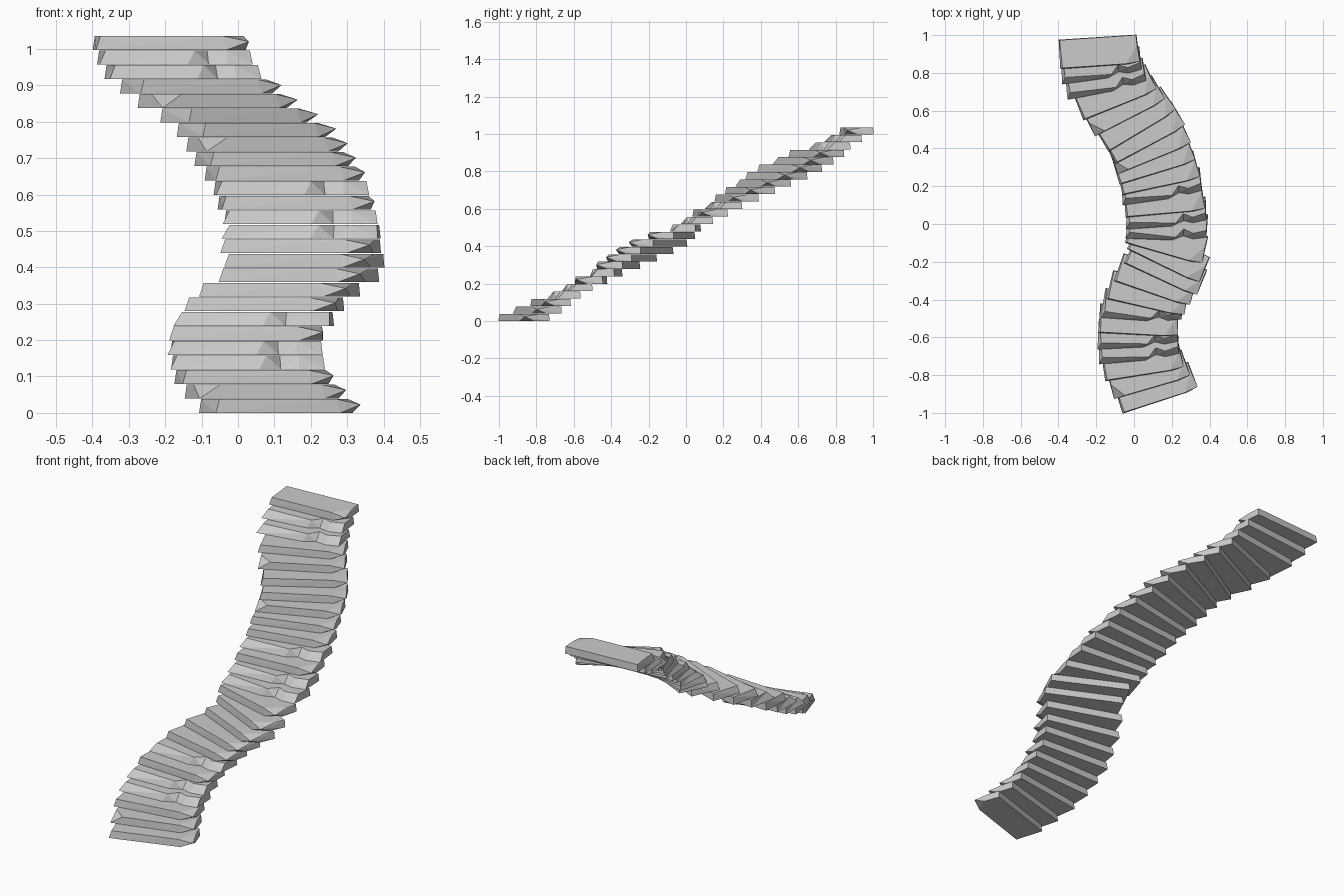
import bpy, bmesh
from mathutils import Matrix
from math import radians

if "Cube" in bpy.data.objects:
    bpy.data.objects.remove(bpy.data.objects["Cube"])

H = 0.038  # slab thickness


def plain_slab(bm, cut_left=False):
    """Rectangular slab whose front right corner is broken to a mid-height point."""
    pts = [(-.208, .078, 0), (-.203, .075, H), (.205, .076, 0), (.202, .074, H),
           (.212, -.066, H * .6), (.15, -.077, 0), (.14, -.074, H),
           (.207, -.01, 0), (.203, .02, H), (-.21, -.078, 0)]
    if cut_left:
        pts += [(-.15, -.075, H), (-.205, .0, H)]
    else:
        pts += [(-.198, -.073, H)]
    vs = [bm.verts.new(p) for p in pts]
    res = bmesh.ops.convex_hull(bm, input=vs)
    loose = [v for v in bm.verts if not v.link_faces]
    bmesh.ops.delete(bm, geom=loose, context='VERTS')


def notched_slab(bm):
    """Slab with a sloping, chipped front edge."""
    low = [(-.215, -.08), (.03, -.072), (.09, -.045), (.14, -.058), (.212, -.045),
           (.212, .078), (-.205, .078)]
    top = [(-.195, -.045), (.05, -.055), (.09, -.008), (.14, -.028), (.208, -.008),
           (.208, .075), (-.2, .075)]
    b = [bm.verts.new((x, y, 0)) for x, y in low]
    t = [bm.verts.new((x, y, H)) for x, y in top]
    bm.faces.new(b[::-1])
    bm.faces.new(t)
    for i in range(len(b)):
        j = (i + 1) % len(b)
        if i % 2:
            bm.faces.new((b[i], b[j], t[i]))
            bm.faces.new((b[j], t[j], t[i]))
        else:
            bm.faces.new((b[i], b[j], t[j]))
            bm.faces.new((b[i], t[j], t[i]))


# Winding path: centre x and turn of each step, bottom to top
xs = [.115, .075, .043, .025, .02, .025, .045, .075, .117, .17, .185, .175, .175,
      .17, .158, .145, .128, .102, .08, .052, .005, -.055, -.102, -.152, -.175, -.186]
turns = [18, 16, 9, 3, 1, -3, -6, -13, -19, -25, -26, -16, -4,
         2, 5, 6, 12, 17, 22, 28, 31, 27, 22, 9, 6, 4]
notched = {4, 5, 7, 13, 14, 16, 24, 25}
chipped = {2, 19, 22}

for n, (x, turn) in enumerate(zip(xs, turns), 1):
    bm = bmesh.new()
    if n in notched:
        notched_slab(bm)
    else:
        plain_slab(bm, n in chipped)
    bmesh.ops.recalc_face_normals(bm, faces=bm.faces[:])
    mesh = bpy.data.meshes.new("stone_step")
    bm.to_mesh(mesh)
    bm.free()
    step = bpy.data.objects.new(f"stone_step_{n:02d}", mesh)
    bpy.context.collection.objects.link(step)
    y = -.865 + (n - 1) * .0711
    step.matrix_world = (Matrix.Translation((x, y, (n - 1) * .0399))
                         @ Matrix.Rotation(radians(turn), 4, 'Z'))
